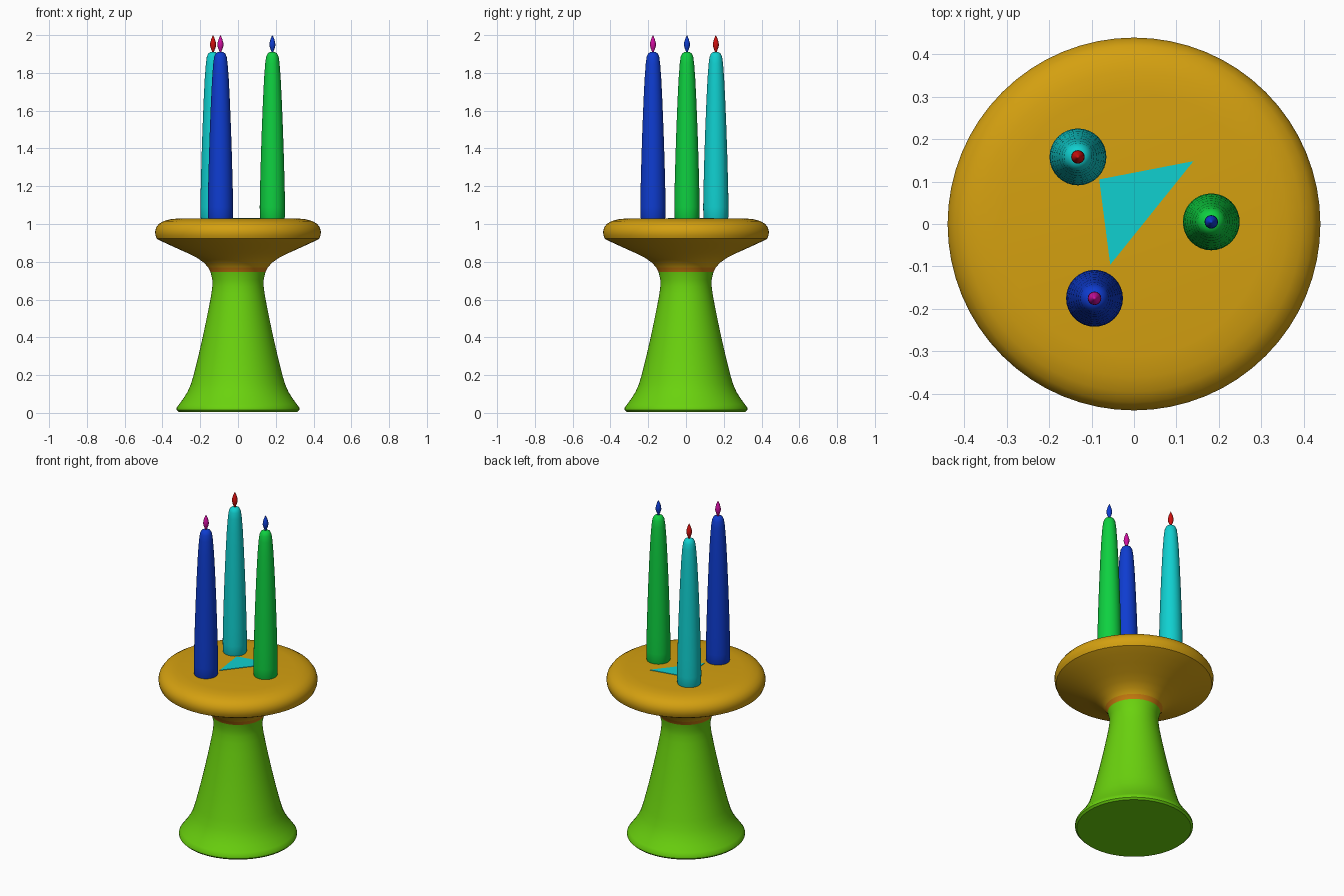
import bpy, bmesh, math

cube = bpy.data.objects.get("Cube")
if cube:
    bpy.data.objects.remove(cube, do_unlink=True)


def linear(c):
    c /= 255
    return c / 12.92 if c <= 0.04045 else ((c + 0.055) / 1.055) ** 2.4


def material(name, *rgb):
    m = bpy.data.materials.new(name)
    col = [linear(c) for c in rgb] + [1.0]
    m.diffuse_color = col
    m.use_nodes = True
    bsdf = next(n for n in m.node_tree.nodes if n.type == 'BSDF_PRINCIPLED')
    bsdf.inputs["Base Color"].default_value = col
    return m


GOLD = material("gold", 212, 160, 16)
ORANGE = material("orange", 208, 128, 16)
LIME = material("lime", 106, 210, 14)
BLUE = material("blue", 14, 60, 208)
GREEN = material("green", 14, 208, 64)
TEAL = material("teal", 16, 208, 208)
RED = material("red", 208, 16, 14)
MAGENTA = material("magenta", 208, 16, 160)


def finish(name, bm, mats, loc=(0, 0, 0), angle=40):
    bmesh.ops.recalc_face_normals(bm, faces=bm.faces)
    mesh = bpy.data.meshes.new(name)
    bm.to_mesh(mesh)
    bm.free()
    for m in mats:
        mesh.materials.append(m)
    ob = bpy.data.objects.new(name, mesh)
    ob.location = loc
    bpy.context.collection.objects.link(ob)
    bpy.ops.object.select_all(action='DESELECT')
    ob.select_set(True)
    bpy.context.view_layer.objects.active = ob
    bpy.ops.object.shade_smooth_by_angle(angle=math.radians(angle))
    return ob


def lathe(name, profile, mats, loc=(0, 0, 0), steps=48, angle=40, rule=None):
    """Spin (radius, height) points about the z axis; ends lie on the axis."""
    bm = bmesh.new()
    verts = [bm.verts.new((r, 0, z)) for r, z in profile]
    edges = [bm.edges.new(p) for p in zip(verts, verts[1:])]
    bmesh.ops.spin(bm, geom=verts + edges, cent=(0, 0, 0), axis=(0, 0, 1),
                   angle=math.tau, steps=steps, use_duplicate=False)
    bmesh.ops.remove_doubles(bm, verts=bm.verts, dist=1e-4)
    bmesh.ops.dissolve_degenerate(bm, edges=bm.edges, dist=1e-5)
    if rule:
        for f in bm.faces:
            f.material_index = rule(f.calc_center_median().z)
    return finish(name, bm, mats, loc, angle)


# Flared pedestal
lathe("pedestal", [
    (0, 0.005), (0.315, 0.005), (0.325, 0.015), (0.325, 0.027), (0.312, 0.045),
    (0.29, 0.075), (0.268, 0.11), (0.25, 0.15), (0.235, 0.2), (0.21, 0.3),
    (0.187, 0.4), (0.168, 0.49), (0.152, 0.57), (0.141, 0.63), (0.136, 0.67),
    (0.136, 0.705), (0.145, 0.745), (0, 0.745)], [LIME], steps=64)

# Dish with an orange collar where it meets the pedestal
lathe("dish", [
    (0, 0.745), (0.145, 0.745), (0.158, 0.77), (0.18, 0.795), (0.215, 0.82),
    (0.265, 0.845), (0.325, 0.872), (0.38, 0.897), (0.415, 0.914),
    (0.43, 0.922), (0.437, 0.94), (0.439, 0.96), (0.434, 0.98), (0.42, 1.0),
    (0.395, 1.015), (0.36, 1.025), (0.31, 1.03), (0, 1.03)],
    [GOLD, ORANGE], steps=64, rule=lambda z: 1 if z < 0.77 else 0)

# Triangular inlay on the dish
bm = bmesh.new()
tri = bm.faces.new([bm.verts.new((x, y, 1.028)) for x, y in
                    ((-0.082, 0.105), (-0.056, -0.096), (0.14, 0.148))])
top = bmesh.ops.extrude_face_region(bm, geom=[tri])["geom"]
bmesh.ops.translate(bm, vec=(0, 0, 0.005),
                    verts=[g for g in top if isinstance(g, bmesh.types.BMVert)])
finish("triangle_inlay", bm, [TEAL])

# Tapered candles and their flames
CANDLE = [(0, 1.02), (0.06, 1.02), (0.066, 1.035), (0.067, 1.09), (0.065, 1.2),
          (0.061, 1.35), (0.056, 1.5), (0.05, 1.65), (0.044, 1.77),
          (0.038, 1.85), (0.033, 1.886), (0.025, 1.903), (0.014, 1.91),
          (0, 1.911)]
FLAME = [(0, 1.902), (0.005, 1.905), (0.006, 1.916), (0.012, 1.93),
         (0.016, 1.945), (0.015, 1.96), (0.01, 1.978), (0.004, 1.993), (0, 2.0)]
for side, x, y, wax, fire in (("front", -0.093, -0.175, BLUE, MAGENTA),
                              ("back", -0.132, 0.158, TEAL, RED),
                              ("left", 0.182, 0.005, GREEN, BLUE)):
    lathe(side + "_candle", CANDLE, [wax], (x, y, 0), 32)
    lathe(side + "_flame", FLAME, [fire], (x, y, 0), 16, 60)
